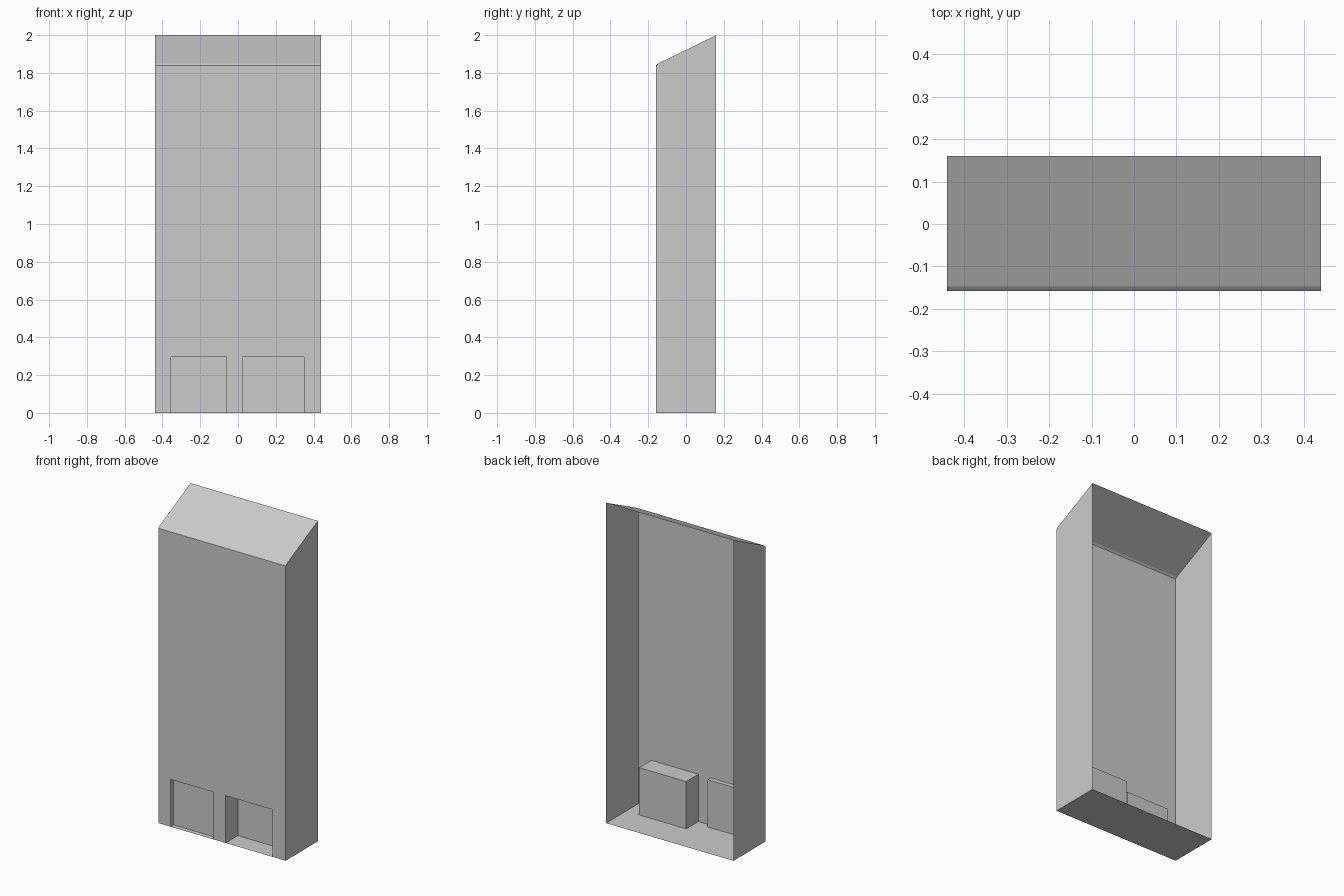
import bpy

if "Cube" in bpy.data.objects:
    bpy.data.objects.remove(bpy.data.objects["Cube"])

W, FRONT, BACK = 0.44, -0.158, 0.16
LIP_Y, LIP_Z, FRONT_Z, TOP = -0.147, 1.85, 1.84, 2.0
NICHE_Z = 0.295
# x start, x end, depth of each niche in the front
NICHES = {"shallow_niche": (-0.355, -0.06, 0.03), "deep_niche": (0.025, 0.35, 0.12)}


def sheet(name, verts, faces):
    mesh = bpy.data.meshes.new(name)
    mesh.from_pydata(verts, [], faces)
    mesh.update()
    obj = bpy.data.objects.new(name, mesh)
    bpy.context.collection.objects.link(obj)
    return obj


def strip(name, profile):
    """Sweep a (y, z) profile across the full width."""
    verts = [(x, y, z) for y, z in profile for x in (-W, W)]
    faces = [(2*i, 2*i + 1, 2*i + 3, 2*i + 2) for i in range(len(profile) - 1)]
    return sheet(name, verts, faces)


# Front panel with two openings along the bottom
outline = [(-W, 0)]
for x0, x1, _ in NICHES.values():
    outline += [(x0, 0), (x0, NICHE_Z), (x1, NICHE_Z), (x1, 0)]
outline += [(W, 0), (W, FRONT_Z), (-W, FRONT_Z)]
sheet("front_panel", [(x, FRONT, z) for x, z in outline], [range(len(outline))])

# Sloped roof with its thin front lip, and the floor
strip("roof", [(FRONT, FRONT_Z), (LIP_Y, LIP_Z), (BACK, TOP)])
strip("floor", [(BACK, 0), (FRONT, 0)])

# Side walls; the back stays open
side = [(FRONT, 0), (BACK, 0), (BACK, TOP), (LIP_Y, LIP_Z), (FRONT, FRONT_Z)]
for name, x in (("left_wall", -W), ("right_wall", W)):
    order = range(5) if x > 0 else range(4, -1, -1)
    sheet(name, [(x, y, z) for y, z in side], [order])

# Niche linings: two sides, ceiling and back
for name, (x0, x1, depth) in NICHES.items():
    y1 = FRONT + depth
    arch = [(x0, 0), (x0, NICHE_Z), (x1, NICHE_Z), (x1, 0)]
    verts = [(x, y, z) for y in (FRONT, y1) for x, z in arch]
    sheet(name, verts, [(0, 4, 5, 1), (1, 5, 6, 2), (2, 6, 7, 3), (4, 7, 6, 5)])
